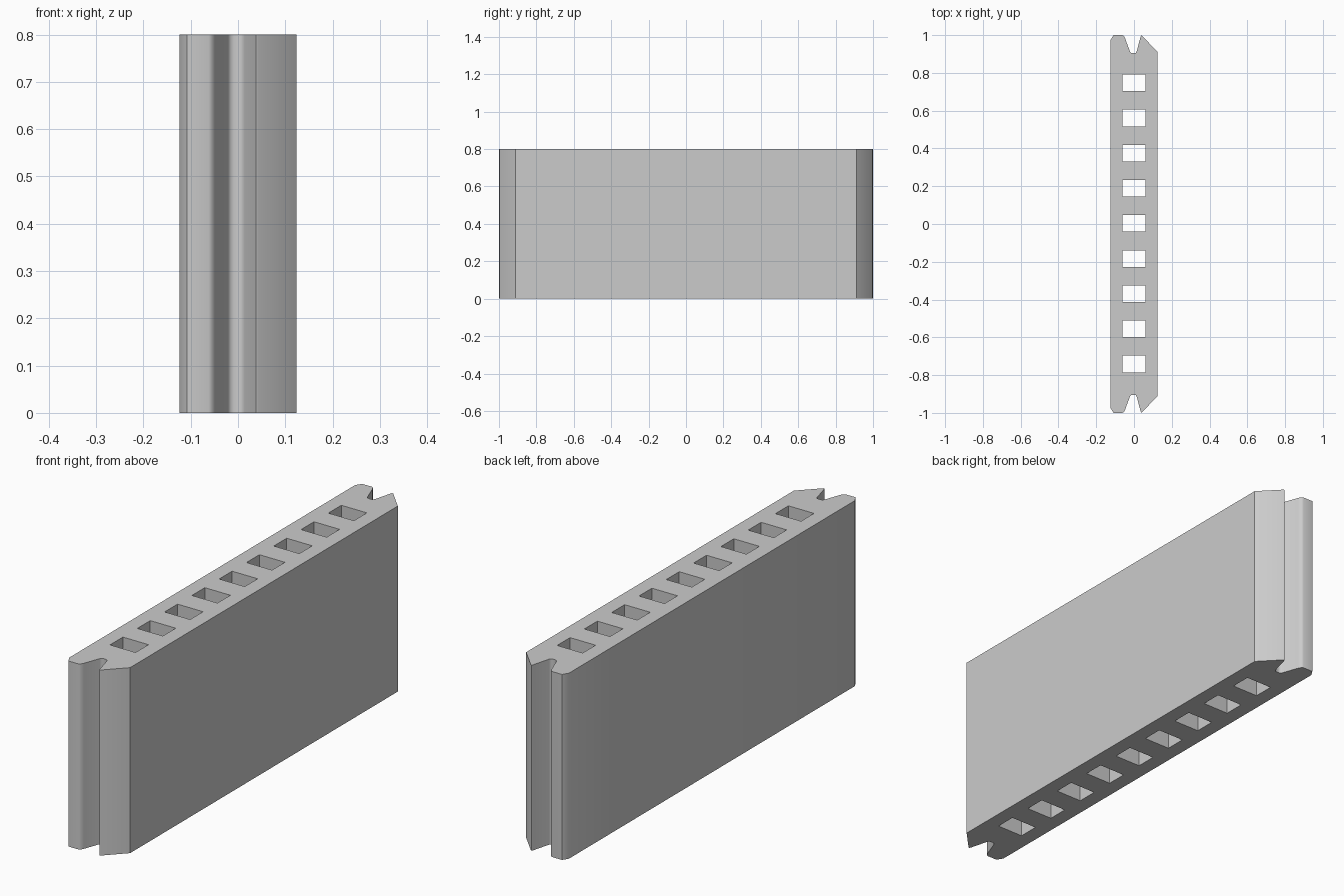
import bpy

if "Cube" in bpy.data.objects:
    bpy.data.objects.remove(bpy.data.objects["Cube"])

HEIGHT = 0.8

# End profile with chamfers and a rounded groove, left to right
end = [(-0.124, 0.975), (-0.108, 1.0), (-0.062, 1.0), (-0.054, 0.996),
       (-0.047, 0.983), (-0.021, 0.912), (-0.016, 0.906), (-0.009, 0.904),
       (0.003, 0.904), (0.009, 0.906), (0.014, 0.913), (0.035, 0.992),
       (0.038, 0.998), (0.043, 0.996), (0.124, 0.912)]
outline = end + [(x, -y) for x, y in reversed(end)]

curve = bpy.data.curves.new("wall_block", 'CURVE')
curve.dimensions = '2D'
curve.fill_mode = 'BOTH'
curve.extrude = HEIGHT / 2


def add_loop(points):
    spline = curve.splines.new('POLY')
    spline.points.add(len(points) - 1)
    for p, (x, y) in zip(spline.points, points):
        p.co = (x, y, 0, 1)
    spline.use_cyclic_u = True


# Block outline and nine rectangular through holes
add_loop(outline)
for i in range(-4, 5):
    y = 0.003 + i * 0.186
    add_loop([(-0.061, y - 0.044), (0.061, y - 0.044),
              (0.061, y + 0.044), (-0.061, y + 0.044)])

block = bpy.data.objects.new("wall_block", curve)
block.location.z = HEIGHT / 2
bpy.context.collection.objects.link(block)
bpy.context.view_layer.objects.active = block
block.select_set(True)
bpy.ops.object.convert(target='MESH')

# Weld caps to walls and smooth the groove roundings
block = bpy.context.object
block.name = "wall_block"
weld = block.modifiers.new("weld", 'WELD')
weld.merge_threshold = 0.0001
bpy.ops.object.modifier_apply(modifier="weld")
bpy.ops.object.shade_smooth_by_angle(angle=0.7)
